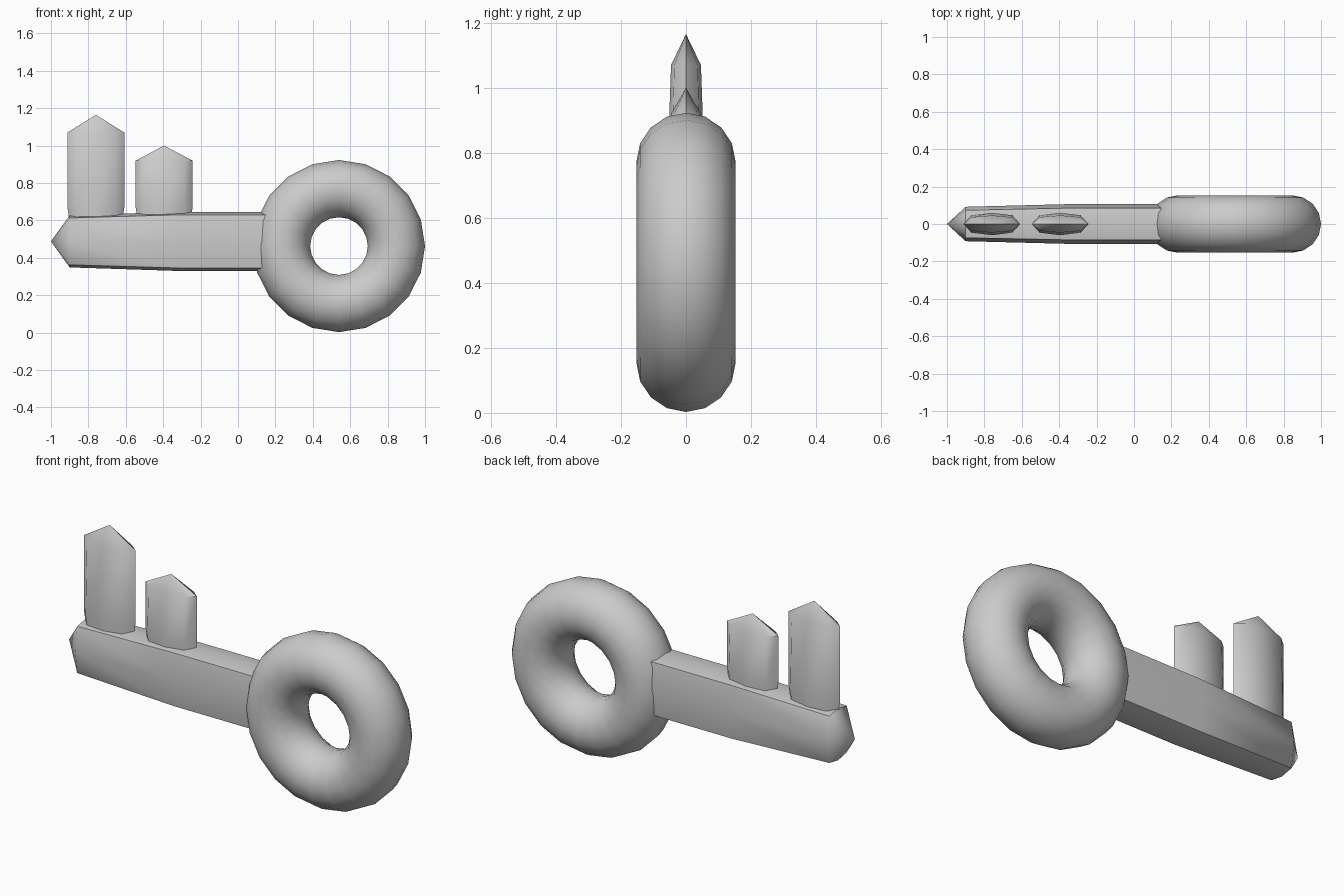
import bpy, bmesh, math
from mathutils import Vector

if "Cube" in bpy.data.objects:
    bpy.data.objects.remove(bpy.data.objects["Cube"])


def spike(name, origin, axis, side, sections, tip, ky, ks, angle):
    """Eight-sided bar along axis with a pointed end; sections = (distance, half side, half y)."""
    o, a, s, y = Vector(origin), Vector(axis), Vector(side), Vector((0, 1, 0))
    shape = [(1, 0), (ks, ky), (0, 1), (-ks, ky), (-1, 0), (-ks, -ky), (0, -1), (ks, -ky)]
    bm = bmesh.new()
    rings = [[bm.verts.new(o + a * d + s * (hs * u) + y * (hy * v)) for u, v in shape]
             for d, hs, hy in sections]
    apex = bm.verts.new(o + a * tip)
    for i in range(8):
        j = (i + 1) % 8
        for lo, hi in zip(rings, rings[1:]):
            bm.faces.new((lo[i], lo[j], hi[j], hi[i]))
        bm.faces.new((rings[-1][i], rings[-1][j], apex))
    bm.faces.new(rings[0])
    bmesh.ops.recalc_face_normals(bm, faces=bm.faces)
    me = bpy.data.meshes.new(name)
    bm.to_mesh(me)
    bm.free()
    ob = bpy.data.objects.new(name, me)
    bpy.context.collection.objects.link(ob)
    smooth(ob, angle)


def smooth(ob, angle):
    bpy.ops.object.select_all(action='DESELECT')
    ob.select_set(True)
    bpy.context.view_layer.objects.active = ob
    bpy.ops.object.shade_smooth_by_angle(angle=math.radians(angle))


# Ring handle
bpy.ops.mesh.primitive_torus_add(location=(0.54, 0, 0.463), rotation=(math.pi / 2, 0, 0),
                                 major_segments=20, minor_segments=16,
                                 major_radius=0.307, minor_radius=0.153)
ring = bpy.context.object
ring.name = ring.data.name = "ring_handle"
smooth(ring, 60)

# Shaft, running left from inside the ring to a pointed end
spike("shaft", (0, 0, 0.488), (-1, 0, 0), (0, 0, 1),
      [(-0.23, 0.158, 0.107), (0.32, 0.158, 0.107), (0.90, 0.139, 0.092)],
      1.0, 0.8, 0.9, 50)

# Two upright teeth
for name, x, shoulder, top in (("tall_tooth", -0.76, 1.07, 1.165),
                               ("short_tooth", -0.395, 0.92, 1.0)):
    spike(name, (x, 0, 0), (0, 0, 1), (1, 0, 0),
          [(0.52, 0.13, 0.055), (0.67, 0.152, 0.06), (shoulder, 0.152, 0.046)],
          top, 0.78, 0.72, 48)
